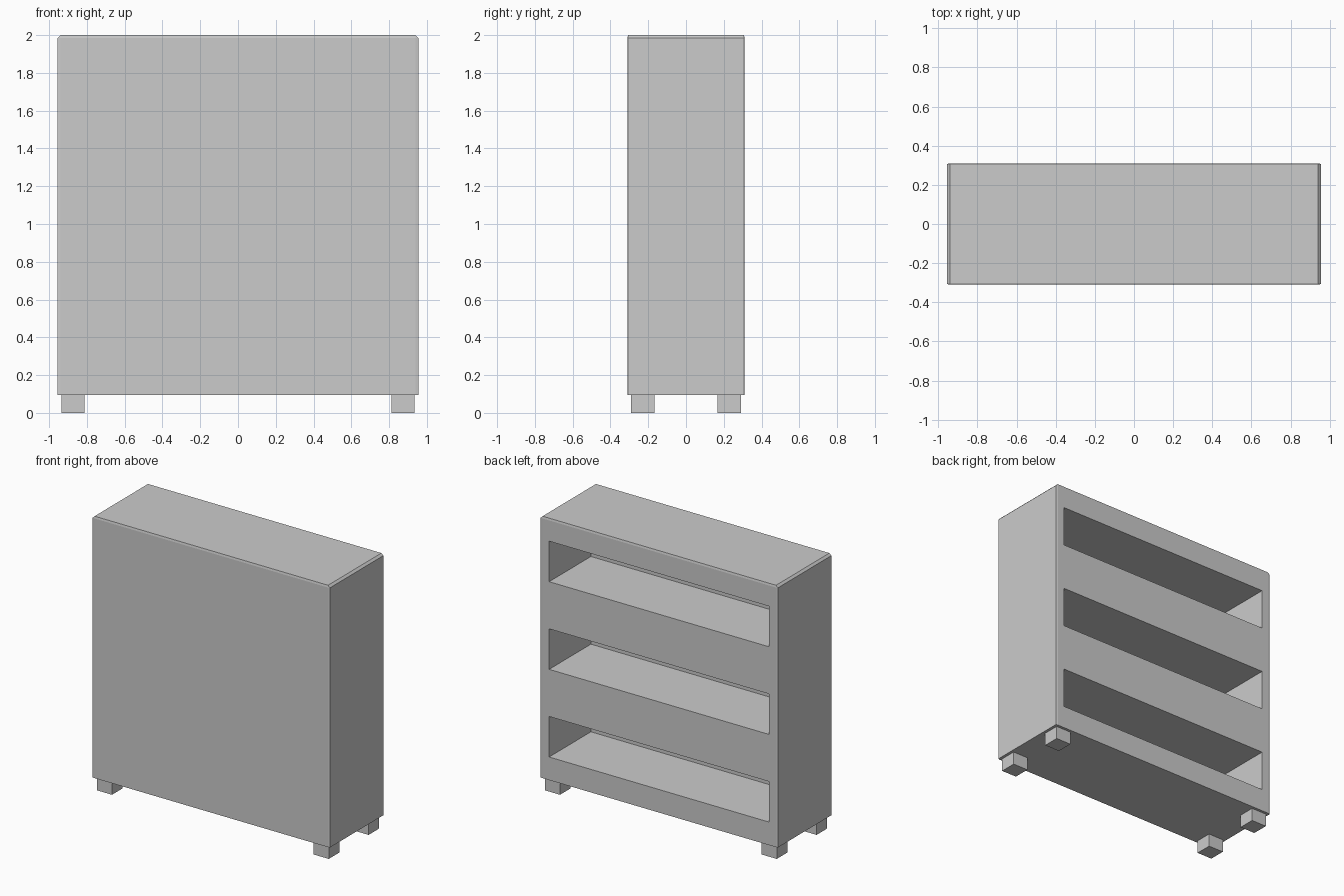
import bpy, bmesh
from mathutils import Vector

if "Cube" in bpy.data.objects:
    bpy.data.objects.remove(bpy.data.objects["Cube"])

HALF_X, HALF_Y, Z0, Z1 = 0.955, 0.31, 0.095, 2.0


def box(name, lo, hi, bevel=0.0, y_squash=1.0):
    """Box between two corners; optional chamfer on all but the bottom edges."""
    lo, hi = Vector(lo), Vector(hi)
    size, mid = hi - lo, (lo + hi) / 2
    bm = bmesh.new()
    bmesh.ops.create_cube(bm, size=1)
    bmesh.ops.scale(bm, verts=bm.verts, vec=(size.x, size.y * y_squash, size.z))
    if bevel:
        edges = [e for e in bm.edges if any(v.co.z > 0 for v in e.verts)]
        bmesh.ops.bevel(bm, geom=edges, offset=bevel, segments=1,
                        profile=0.5, affect='EDGES')
        bmesh.ops.scale(bm, verts=bm.verts, vec=(1, 1 / y_squash, 1))
    bmesh.ops.translate(bm, verts=bm.verts, vec=mid)
    mesh = bpy.data.meshes.new(name)
    bm.to_mesh(mesh)
    bm.free()
    obj = bpy.data.objects.new(name, mesh)
    bpy.context.collection.objects.link(obj)
    return obj


# Cabinet body; the chamfer is much narrower along y
body = box("cabinet_body", (-HALF_X, -HALF_Y, Z0), (HALF_X, HALF_Y, Z1),
           bevel=0.015, y_squash=5)

# Three shelf openings cut in from the back
bpy.context.view_layer.objects.active = body
for i in range(3):
    z = 0.263 + 0.638 * i
    cutter = box("shelf_cutter", (-0.885, -0.17, z), (0.885, 0.5, z + 0.295))
    cutter.hide_render = True
    mod = body.modifiers.new("shelf_opening", 'BOOLEAN')
    mod.operation = 'DIFFERENCE'
    mod.solver = 'EXACT'
    mod.object = cutter
    bpy.ops.object.modifier_apply(modifier=mod.name)
    bpy.data.objects.remove(cutter, do_unlink=True)

# Four square feet
for sx, side in ((-1, "left"), (1, "right")):
    for sy, end in ((-1, "front"), (1, "back")):
        x, y = 0.873 * sx, 0.229 * sy
        box(f"{end}_{side}_foot", (x - 0.061, y - 0.061, 0), (x + 0.061, y + 0.061, Z0))
